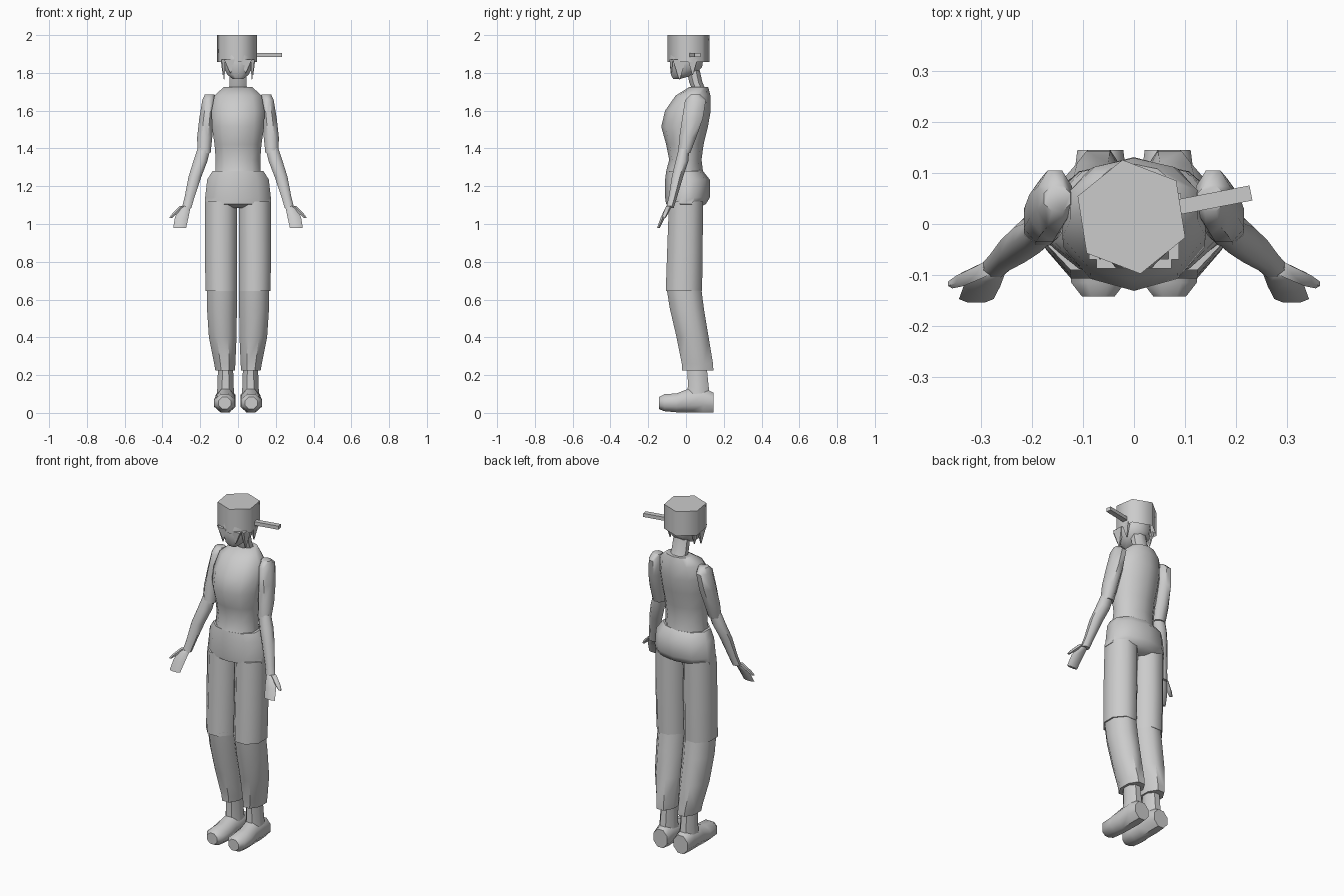
import bpy, bmesh, math
from mathutils import Vector


def loft(name, rings, sides=8, axis='z', mirror=False, turn=0.5, cap_start=True, fit=True, angle=50):
    """Skin rings of (cx, cy, cz, rx, r2); rings lie flat, or upright facing y."""
    bm = bmesh.new()
    grow = 1 / math.cos(math.pi / sides) if fit else 1
    loops = []
    for cx, cy, cz, rx, r2 in rings:
        loop = []
        for i in range(sides):
            a = 2 * math.pi * (i + turn) / sides
            u, v = rx * grow * math.cos(a), r2 * grow * math.sin(a)
            p = (cx + u, cy + v, cz) if axis == 'z' else (cx + u, cy, cz + v)
            loop.append(bm.verts.new(p))
        loops.append(loop)
    for a, b in zip(loops, loops[1:]):
        for i in range(sides):
            j = (i + 1) % sides
            bm.faces.new((a[i], a[j], b[j], b[i]))
    if cap_start:
        bm.faces.new(loops[0][::-1])
    bm.faces.new(loops[-1])
    bmesh.ops.recalc_face_normals(bm, faces=bm.faces[:])
    mesh = bpy.data.meshes.new(name)
    bm.to_mesh(mesh)
    bm.free()
    ob = bpy.data.objects.new(name, mesh)
    bpy.context.collection.objects.link(ob)
    bpy.ops.object.select_all(action='DESELECT')
    ob.select_set(True)
    bpy.context.view_layer.objects.active = ob
    bpy.ops.object.shade_smooth_by_angle(angle=math.radians(angle))
    if mirror:
        ob.modifiers.new("mirror", 'MIRROR')
    return ob


def span(z, x, front, back, cx=0.0):
    """Flat ring given half width and front/back limits."""
    return (cx, (front + back) / 2, z, x, (back - front) / 2)


# Torso and pelvis
loft("torso", [
    span(1.28, .12, -.10, .085), span(1.34, .118, -.085, .078),
    span(1.42, .124, -.10, .088), span(1.515, .138, -.125, .11),
    span(1.60, .14, -.105, .125), span(1.68, .125, -.05, .125),
    span(1.725, .075, .02, .115)], sides=10)
loft("pelvis", [
    span(1.085, .09, -.06, .06), span(1.105, .176, -.10, .10),
    span(1.14, .174, -.105, .12), span(1.235, .163, -.105, .12),
    span(1.28, .135, -.10, .085)], sides=10)

# Legs
loft("thigh", [
    span(.645, .083, -.107, .085, .089), span(.85, .085, -.10, .088, .090),
    span(1.12, .085, -.09, .09, .089)], mirror=True)
loft("shin", [
    span(.225, .052, -.02, .145, .068), span(.26, .056, -.022, .143, .070),
    span(.40, .073, -.05, .12, .081), span(.55, .079, -.085, .095, .085),
    span(.665, .079, -.104, .08, .085)], mirror=True)
loft("ankle", [
    span(.06, .048, .0, .13, .066), span(.14, .043, .01, .12, .066),
    span(.24, .040, .008, .11, .066)], mirror=True)
loft("foot", [
    (.070, -.142, .052, .032, .032), (.070, -.115, .054, .053, .045),
    (.070, -.05, .053, .056, .050), (.067, .01, .064, .049, .063),
    (.066, .09, .068, .052, .067), (.066, .145, .055, .045, .052)],
    axis='y', mirror=True)

# Arms
loft("upper_arm", [
    span(1.375, .035, -.042, .022, .180), span(1.46, .040, -.035, .055, .176),
    span(1.56, .039, -.02, .09, .166), span(1.655, .034, -.005, .105, .155),
    span(1.685, .026, .025, .075, .150)], mirror=True)
loft("forearm", [
    (.272, -.085, 1.085, .025, .020), (.257, -.070, 1.14, .026, .022),
    (.228, -.045, 1.25, .034, .030), (.200, -.022, 1.33, .037, .034),
    (.180, -.010, 1.40, .034, .028)], mirror=True)
loft("hand", [
    (.309, -.147, .978, .034, .008), (.298, -.122, 1.035, .036, .013),
    (.283, -.098, 1.08, .030, .017), (.269, -.082, 1.10, .022, .017)],
    sides=6, turn=0, mirror=True, fit=False)
loft("thumb", [
    (.356, -.117, 1.033, .008, .008), (.335, -.108, 1.055, .013, .012),
    (.295, -.090, 1.095, .014, .013)], sides=6, mirror=True)

# Neck, head and hair points
loft("neck", [
    (0, .073, 1.70, .048, .036), (0, .052, 1.75, .045, .035),
    (0, .035, 1.83, .044, .034)])
loft("head", [
    span(1.768, .028, -.068, -.03), span(1.79, .056, -.08, .045),
    span(1.83, .078, -.084, .085), span(1.88, .086, -.085, .092),
    span(1.96, .065, -.06, .07)])
for k, (x, y, w, d, tip) in enumerate([(.078, -.035, .010, .035, 1.765),
                                       (.084, .035, .008, .025, 1.79),
                                       (.045, -.078, .028, .009, 1.80)]):
    loft(f"hair_point_{k}", [(x - .005, y, tip, .002, .002), (x, y, 1.87, w, d)],
         sides=4, mirror=True)

# Six-sided pot worn upside down, with its handle
loft("pot", [(-.005, .014, z, .113, .113) for z in (1.857, 2.0)],
     sides=6, turn=-21 / 60, cap_start=False, fit=False, angle=75)
bpy.ops.mesh.primitive_cube_add(size=1, location=(.158, .047, 1.894),
                                rotation=(0, 0, math.radians(11)))
handle = bpy.context.object
handle.name = "pot_handle"
handle.scale = (.145, .03, .021)
